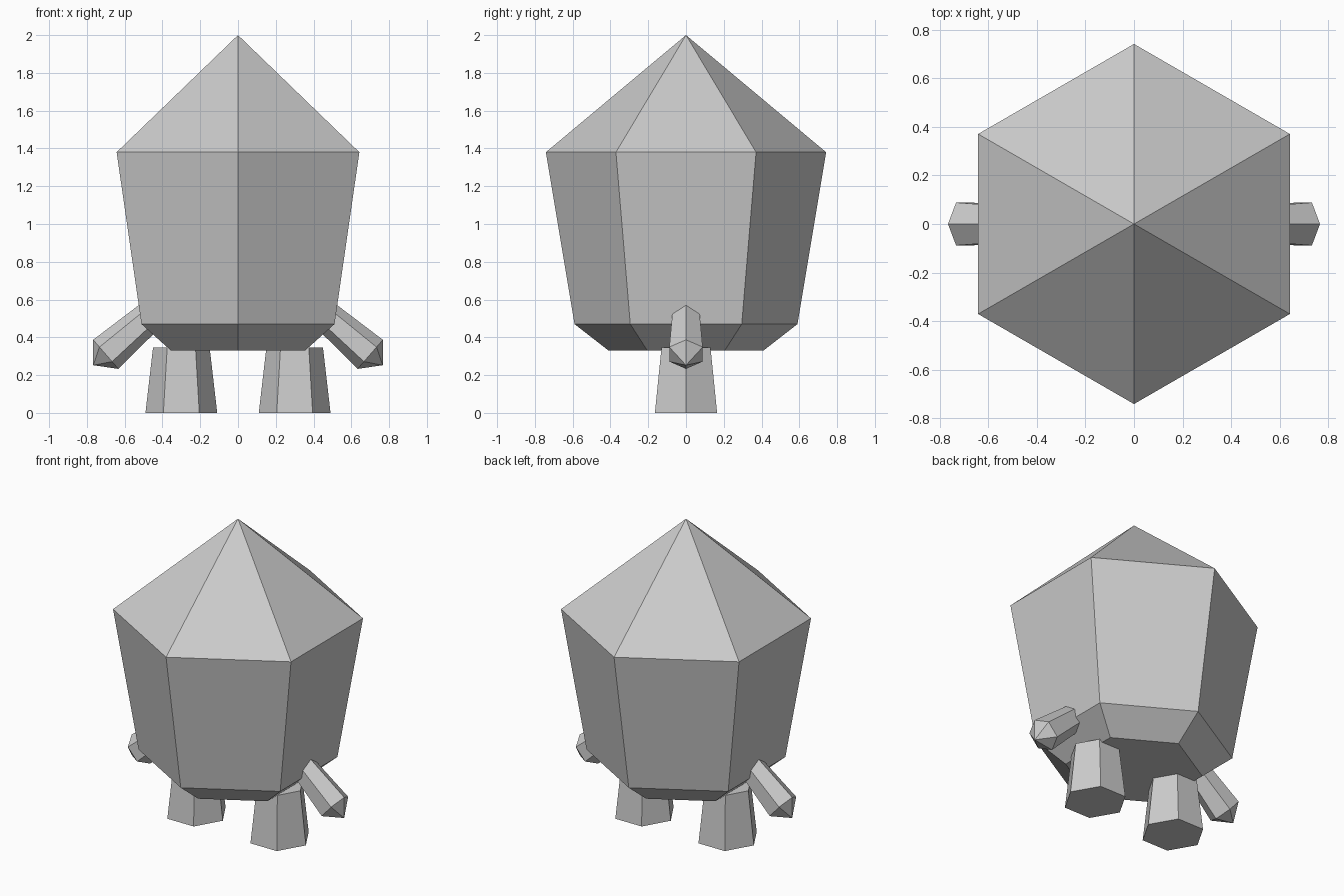
import bpy, bmesh, math
from mathutils import Vector

if "Cube" in bpy.data.objects:
    bpy.data.objects.remove(bpy.data.objects["Cube"])

grey = bpy.data.materials.new("plain grey")
grey.diffuse_color = (0.6, 0.6, 0.6, 1)
grey.use_nodes = True
grey.node_tree.nodes["Principled BSDF"].inputs["Base Color"].default_value = grey.diffuse_color


def hex_loft(name, start, axis, side, profile):
    """Six-sided loft: profile is (distance along axis, radius); side points at a corner.
    A final radius of 0 makes a point."""
    start, axis, side = Vector(start), Vector(axis).normalized(), Vector(side).normalized()
    other = axis.cross(side)
    bm = bmesh.new()
    rings = []
    for d, r in profile:
        c = start + axis * d
        if r == 0:
            rings.append([bm.verts.new(c)])
        else:
            rings.append([bm.verts.new(c + (side * math.cos(a) + other * math.sin(a)) * r)
                          for a in (i * math.pi / 3 for i in range(6))])
    for lo, hi in zip(rings, rings[1:]):
        for i in range(6):
            j = (i + 1) % 6
            if len(hi) == 1:
                bm.faces.new((lo[i], lo[j], hi[0]))
            else:
                bm.faces.new((lo[i], lo[j], hi[j], hi[i]))
    bm.faces.new(rings[0][::-1])
    if len(rings[-1]) > 1:
        bm.faces.new(rings[-1])
    bmesh.ops.recalc_face_normals(bm, faces=bm.faces)
    mesh = bpy.data.meshes.new(name)
    bm.to_mesh(mesh)
    bm.free()
    mesh.materials.append(grey)
    obj = bpy.data.objects.new(name, mesh)
    bpy.context.collection.objects.link(obj)
    return obj


# Body: chamfered base, flared walls and pointed roof
hex_loft("body", (0, 0, 0), (0, 0, 1), (0, 1, 0),
         [(0.33, 0.41), (0.47, 0.59), (1.38, 0.742), (2.0, 0)])

for s, label in ((-1, "left"), (1, "right")):
    # Tapered leg
    hex_loft(label + "_leg", (0.30 * s, 0, 0), (0, 0, 1), (1, 0, 0),
             [(0, 0.19), (0.345, 0.15)])
    # Drooping arm with a pointed tip
    axis = Vector((0.755 * s, 0, -0.656))
    hand = Vector((0.70 * s, 0, 0.31))
    hex_loft(label + "_arm", hand - axis * 0.36, axis, (0.656 * s, 0, 0.755),
             [(0, 0.078), (0.36, 0.102), (0.448, 0)])
